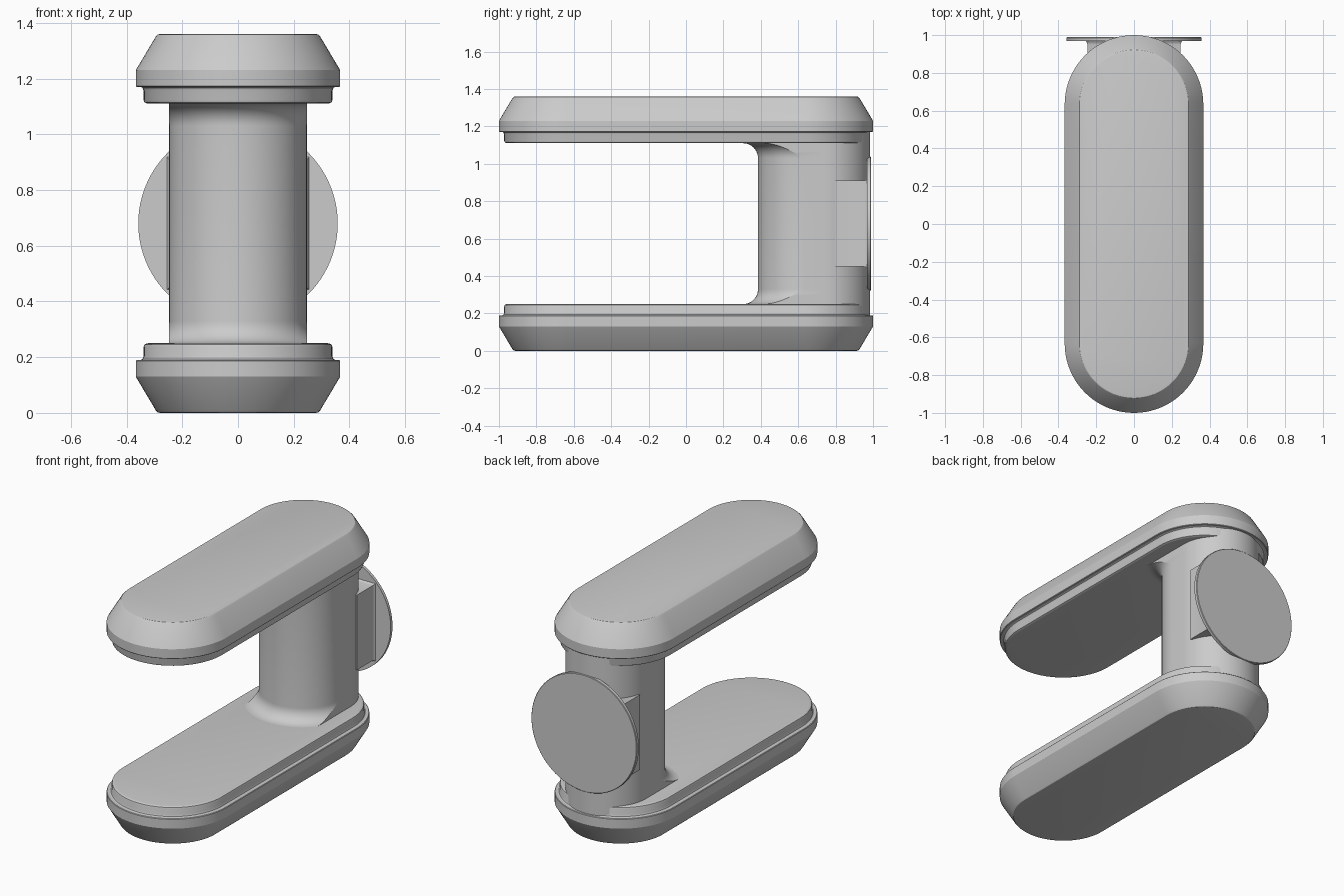
import bpy, bmesh
from math import sin, cos, pi, sqrt, radians

if "Cube" in bpy.data.objects:
    bpy.data.objects.remove(bpy.data.objects["Cube"])

H = 1.36          # total height
R = 0.367         # plate half width
N = 40            # segments per half circle


def loft(name, rings):
    """Skin a stack of equal-length closed outlines and cap both ends."""
    bm = bmesh.new()
    loops = [[bm.verts.new(p) for p in ring] for ring in rings]
    n = len(loops[0])
    for a, b in zip(loops, loops[1:]):
        for i in range(n):
            j = (i + 1) % n
            bm.faces.new((a[i], a[j], b[j], b[i]))
    bm.faces.new(loops[0][::-1])
    bm.faces.new(loops[-1])
    bmesh.ops.recalc_face_normals(bm, faces=bm.faces)
    me = bpy.data.meshes.new(name)
    bm.to_mesh(me)
    bm.free()
    ob = bpy.data.objects.new(name, me)
    bpy.context.collection.objects.link(ob)
    bpy.ops.object.select_all(action='DESELECT')
    bpy.context.view_layer.objects.active = ob
    ob.select_set(True)
    bpy.ops.object.shade_smooth_by_angle(angle=radians(25))
    return ob


def stadium(inset, z):
    r, c = R - inset, 1 - R
    front = [(-r * cos(pi * i / N), -c - r * sin(pi * i / N), z) for i in range(N + 1)]
    return front + [(-x, -y, z) for x, y, z in front]


# Two stepped, chamfered plates, the upper one mirrored
profile = [(0.088, 0), (0.079, 0.002), (0.072, 0.009), (0.0, 0.13), (0.0, 0.187),
           (0.003, 0.19), (0.018, 0.19), (0.024, 0.193), (0.028, 0.203),
           (0.028, 0.237), (0.031, 0.245), (0.039, 0.249), (0.045, 0.25)]
loft("lower_plate", [stadium(o, z) for o, z in profile])
loft("upper_plate", [stadium(o, H - z) for o, z in profile])

# Column: rounded front and back, front flares into both plates
CR, CF, CB = 0.247, 0.632, 0.738


def column_ring(off, z):
    pts = []
    for i in range(N + 1):
        x = -CR * cos(pi * i / N)
        pts.append((x, CF - sqrt(max(0, (CR + off) ** 2 - x * x)), z))
    pts += [(CR * cos(pi * i / N), CB + CR * sin(pi * i / N), z) for i in range(N + 1)]
    return pts


F = 0.08
flare = [(F * (1 - sin(t)), 0.25 + F * (1 - cos(t))) for t in [pi / 2 * k / 10 for k in range(11)]]
levels = [(F, 0.22)] + flare
levels += [(o, H - z) for o, z in reversed(levels)]
column = [column_ring(o, z) for o, z in levels]
# plain stubs carry the back of the column past the plate steps
loft("column", column)
loft("column_core", [column_ring(-0.001, z) for z in (0.185, H - 0.185)])


# Bracket block with a small flare where it meets the disc
def block_ring(y, grow):
    w, h = CR + grow, 0.23 + grow
    return [(sx * w, y, H / 2 + sz * h) for sx, sz in ((-1, -1), (1, -1), (1, 1), (-1, 1))]


loft("bracket", [block_ring(0.80, 0), block_ring(0.95, 0), block_ring(0.962, 0.003),
                 block_ring(0.972, 0.011)])

# Round mounting disc on the back
DR = 0.358
loft("mounting_disc", [[(r * cos(pi * i / 48), y, H / 2 + r * sin(pi * i / 48)) for i in range(96)]
                       for r, y in ((DR, 0.968), (DR, 0.986), (DR - 0.003, 0.989))])
